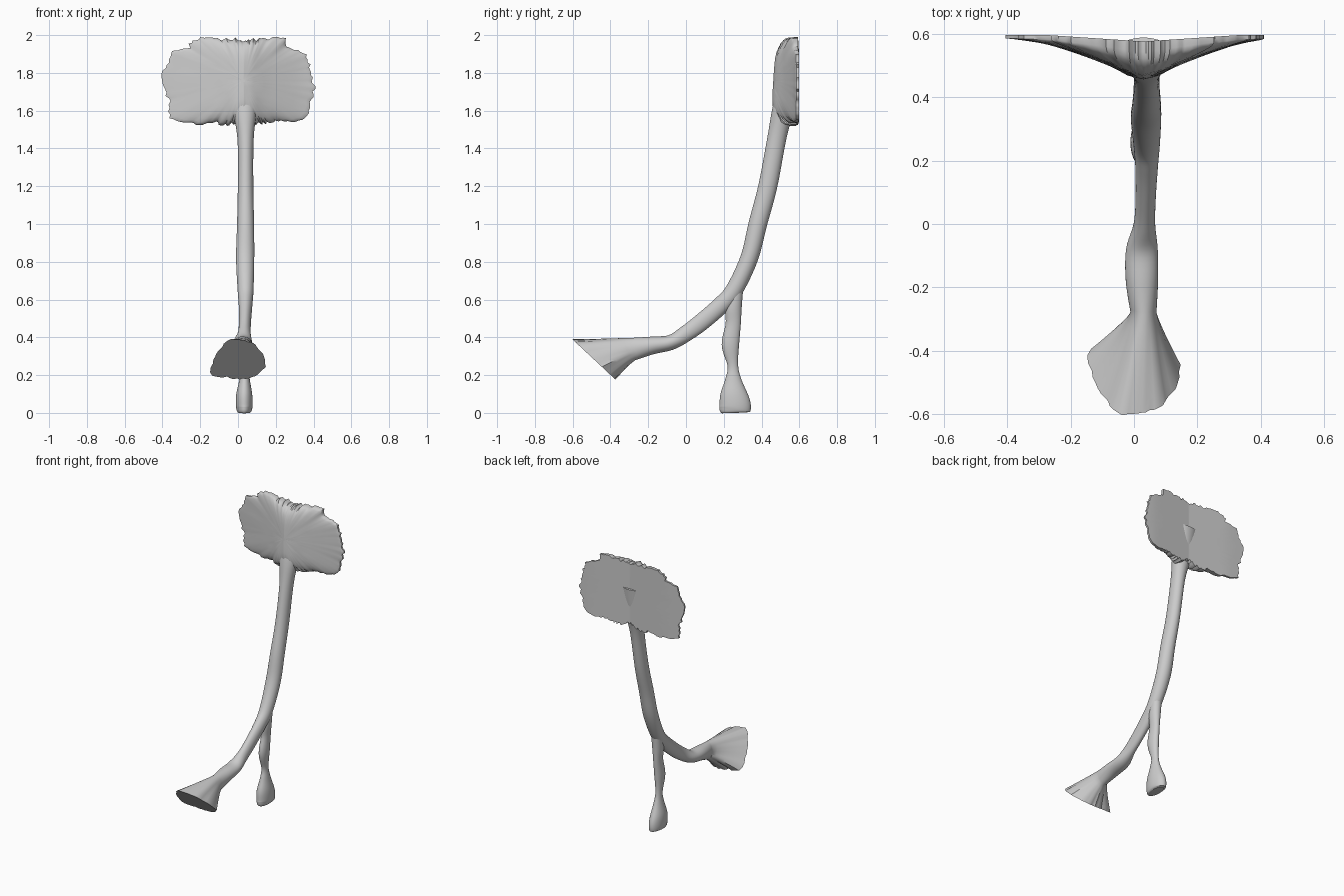
import bpy, bmesh, math, random
from mathutils import Vector

if "Cube" in bpy.data.objects:
    bpy.data.objects.remove(bpy.data.objects["Cube"])

random.seed(4)
N = 48


def finish(name, rings, angle=40):
    """Skin a list of equal-length point rings and cap both ends."""
    bm = bmesh.new()
    loops = [[bm.verts.new(p) for p in r] for r in rings]
    n = len(loops[0])
    for a, b in zip(loops, loops[1:]):
        for i in range(n):
            j = (i + 1) % n
            bm.faces.new((a[i], a[j], b[j], b[i]))
    bm.faces.new(loops[0][::-1])
    bm.faces.new(loops[-1])
    bmesh.ops.recalc_face_normals(bm, faces=bm.faces)
    me = bpy.data.meshes.new(name)
    bm.to_mesh(me)
    bm.free()
    ob = bpy.data.objects.new(name, me)
    bpy.context.collection.objects.link(ob)
    bpy.ops.object.select_all(action='DESELECT')
    ob.select_set(True)
    bpy.context.view_layer.objects.active = ob
    bpy.ops.object.shade_smooth_by_angle(angle=math.radians(angle))
    return ob


def spline(keys, steps=5):
    """Catmull-Rom through key tuples."""
    out = []
    for i in range(len(keys) - 1):
        p = [keys[max(0, min(len(keys) - 1, i + k))] for k in (-1, 0, 1, 2)]
        for s in range(steps):
            t = s / steps
            out.append([0.5 * (2 * b + (c - a) * t + (2 * a - 5 * b + 4 * c - d) * t * t
                               + (3 * b - a - 3 * c + d) * t ** 3) for a, b, c, d in zip(*p)])
    return out + [list(keys[-1])]


def tube(keys):
    """Oval rings along a path in the yz plane: y, z, centre x, half width, half depth."""
    path = spline(keys)
    rings = []
    for i, (y, z, cx, hx, hn) in enumerate(path):
        a, b = path[max(0, i - 1)], path[min(len(path) - 1, i + 1)]
        t = Vector((0, b[0] - a[0], b[1] - a[1])).normalized()
        nrm = Vector((0, t.z, -t.y))
        rings.append([Vector((cx, y, z)) + Vector((hx * math.cos(q), 0, 0)) + nrm * hn * math.sin(q)
                      for q in (2 * math.pi * k / N for k in range(N))])
    return rings


def lerp(table, x):
    for (x0, y0), (x1, y1) in zip(table, table[1:]):
        if x <= x1:
            return y0 + (y1 - y0) * max(0, x - x0) / (x1 - x0)
    return table[-1][1]


def outline(pts, c, n, jitter):
    """Resample a ragged outline by angle around c."""
    pol = sorted((math.atan2(z - c[1], x - c[0]) % math.tau, math.hypot(x - c[0], z - c[1])) for x, z in pts)
    pol = [(pol[-1][0] - math.tau, pol[-1][1])] + pol + [(pol[0][0] + math.tau, pol[0][1])]
    res = []
    for k in range(n):
        a = math.tau * k / n
        r = lerp(pol, a) + random.uniform(-jitter, jitter)
        res.append((c[0] + r * math.cos(a), c[1] + r * math.sin(a)))
    return res


# Main bar running into the front arm, flaring out to a sloped foot face
arm = tube([(.55, 1.80, .03, .08, .04), (.515, 1.62, .035, .066, .055), (.48, 1.45, .04, .043, .05),
            (.433, 1.2, .04, .041, .05), (.38, 1.0, .04, .045, .049), (.335, .82, .038, .048, .047),
            (.255, .65, .04, .042, .046), (.185, .57, .04, .036, .046), (.085, .483, .037, .032, .046),
            (0, .42, .033, .034, .043), (-.08, .373, .025, .05, .04), (-.18, .357, .025, .051, .047),
            (-.28, .338, .03, .041, .06)])
face = outline([(.03, .385), (-.03, .39), (-.09, .345), (-.12, .29), (-.145, .235), (-.145, .2), (-.05, .192),
                (.03, .185), (.1, .2), (.145, .245), (.145, .29), (.105, .345), (.06, .375)], (.01, .28), N, .005)
start = arm[-1]
end = [Vector((x, -.6 + (.388 - z) * 1.07, z)) for x, z in face]
for s in range(1, 8):
    u = s / 7
    arm.append([Vector((a.x + (b.x - a.x) * u ** 1.15, a.y + (b.y - a.y) * u, a.z + (b.z - a.z) * u ** 1.15))
                for a, b in zip(start, end)])
finish("bar_and_front_arm", arm)

# Rear leg with bulbous foot
finish("rear_leg", tube([(.275, .68, .04, .034, .03), (.252, .56, .04, .033, .043), (.25, .47, .04, .026, .04),
                         (.235, .36, .038, .028, .046), (.248, .25, .035, .02, .028), (.25, .18, .035, .027, .042),
                         (.253, .1, .033, .042, .072), (.26, .04, .033, .044, .083), (.258, .01, .033, .039, .08),
                         (.258, 0, .033, .03, .066)]))

# Top plate: flat back, ridged front tapering to a ragged rim
C = (.03, 1.76)
M = 160
rim = outline([(-.41, 1.76), (-.375, 1.85), (-.35, 1.91), (-.26, 1.93), (-.245, 1.97), (-.15, 1.995), (-.1, 1.975),
               (.04, 1.965), (.15, 1.975), (.2, 1.995), (.25, 1.98), (.265, 1.93), (.36, 1.9), (.38, 1.82),
               (.405, 1.71), (.375, 1.62), (.37, 1.56), (.2, 1.55), (.1, 1.53), (.03, 1.56), (-.1, 1.55),
               (-.11, 1.525), (-.2, 1.53), (-.36, 1.565), (-.36, 1.64), (-.385, 1.7)], C, M, .009)
BULGE = [(0, .115), (.05, .105), (.1, .08), (.2, .047), (.3, .022), (.43, .002)]
TS = [.04, .15, .3, .45, .6, .75, .86, .94, .98, 1]


def front(x, z, t):
    b = lerp(BULGE, abs(x - .03)) * (1 - .55 * (z - 1.6))
    back = .597 - .02 * max(0, 1 - abs(x - .03) / .3)
    return back - .01 - b * (.25 + .75 * math.sqrt(max(0, 1 - t ** 5)))


def ring(t, is_front):
    pts = [(C[0] + (x - C[0]) * t, C[1] + (z - C[1]) * t) for x, z in rim]
    return [Vector((x, front(x, z, t) if is_front else .597 - .02 * max(0, 1 - abs(x - .03) / .3), z))
            for x, z in pts]


finish("top_plate", [ring(t, True) for t in TS] + [ring(t, False) for t in reversed(TS)], 50)
